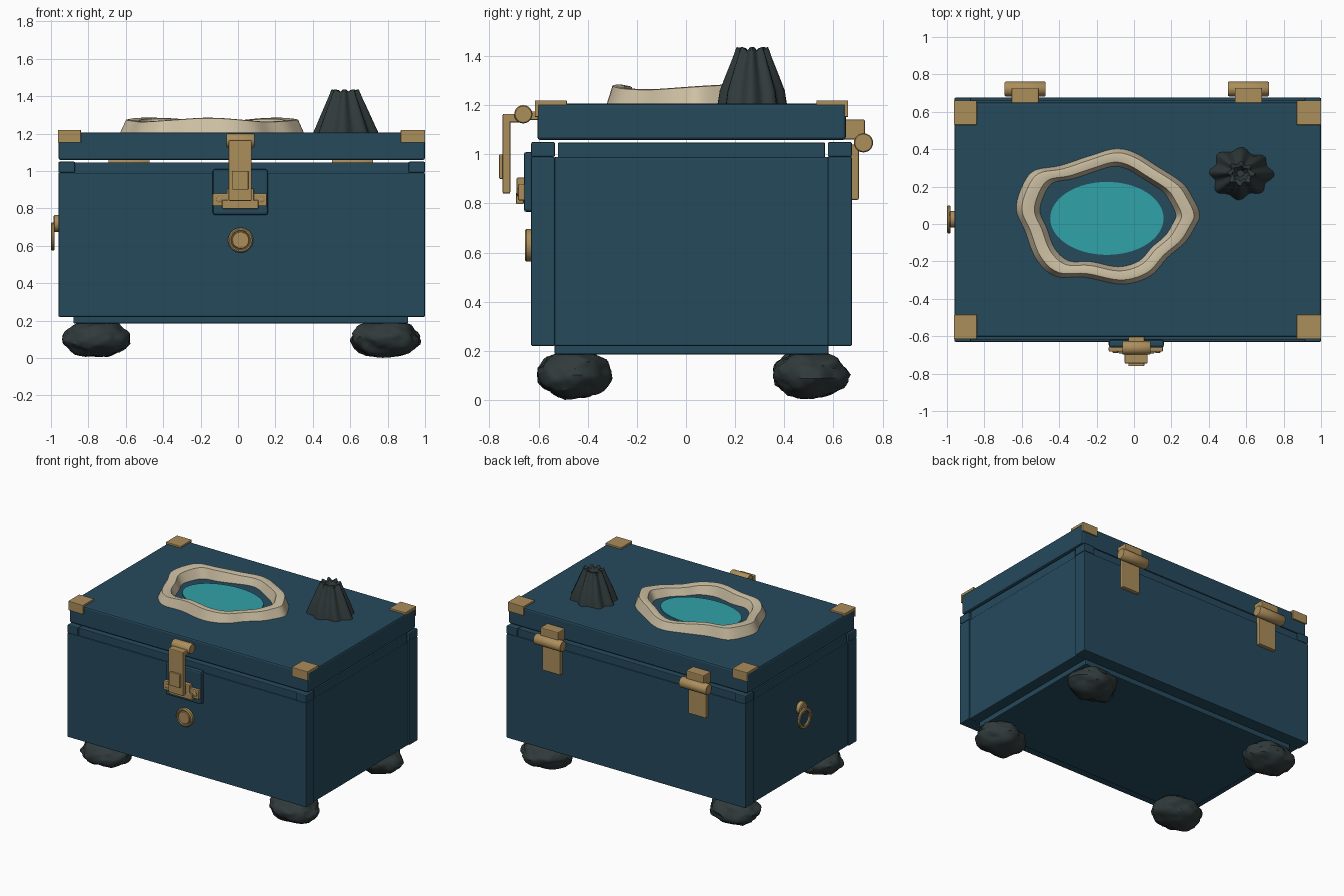
import bpy, bmesh, math, random
from mathutils import Vector, noise

if "Cube" in bpy.data.objects:
    bpy.data.objects.remove(bpy.data.objects["Cube"])


def material(name, rgb):
    m = bpy.data.materials.new(name)
    m.diffuse_color = (*rgb, 1)
    m.use_nodes = True
    m.node_tree.nodes["Principled BSDF"].inputs["Base Color"].default_value = m.diffuse_color
    return m


BLUE = material("deep blue", (0.019, 0.068, 0.108))
BRASS = material("brass", (0.41, 0.27, 0.105))
BONE = material("pale stone", (0.62, 0.53, 0.37))
TEAL = material("teal water", (0.03, 0.36, 0.39))
ROCK = material("dark rock", (0.03, 0.042, 0.043))


def finish(name, bm, mat, bevel=0.0, smooth=None):
    bmesh.ops.recalc_face_normals(bm, faces=bm.faces)
    me = bpy.data.meshes.new(name)
    bm.to_mesh(me)
    bm.free()
    ob = bpy.data.objects.new(name, me)
    bpy.context.collection.objects.link(ob)
    me.materials.append(mat)
    if bevel:
        b = ob.modifiers.new("bevel", 'BEVEL')
        b.width, b.segments = bevel, 2
    if smooth:
        bpy.ops.object.select_all(action='DESELECT')
        ob.select_set(True)
        bpy.context.view_layer.objects.active = ob
        bpy.ops.object.shade_smooth_by_angle(angle=math.radians(smooth))
    return ob


def box(name, x, y, z, mat=BLUE, bevel=0.006):
    bm = bmesh.new()
    bmesh.ops.create_cube(bm, size=1)
    for v in bm.verts:
        v.co = Vector([(r[0] + r[1]) / 2 + c * (r[1] - r[0]) for c, r in zip(v.co, (x, y, z))])
    return finish(name, bm, mat, bevel)


def loft(name, rings, mat, caps=True, closed=False, smooth=40, bevel=0):
    """Skin a list of point loops."""
    bm = bmesh.new()
    vs = [[bm.verts.new(p) for p in r] for r in rings]
    n = len(vs[0])
    for a, b in zip(vs, vs[1:] + (vs[:1] if closed else [])):
        if b is a:
            continue
        for i in range(n):
            j = (i + 1) % n
            bm.faces.new((a[i], a[j], b[j], b[i]))
    if caps and not closed:
        bm.faces.new(vs[0])
        bm.faces.new(vs[-1])
    return finish(name, bm, mat, bevel, smooth)


def lathe(name, axis, centre, profile, mat, n=32, closed=False):
    """Turn (radius, offset) pairs about the x or y axis."""
    rings = []
    for r, o in profile:
        ring = []
        for i in range(n):
            a = 2 * math.pi * i / n
            c, s = r * math.cos(a), r * math.sin(a)
            ring.append(Vector(centre) + Vector((o, c, s) if axis == 'x' else (c, o, s)))
        rings.append(ring)
    return loft(name, rings, mat, closed=closed)


L, R, F, B = -0.96, 1.0, -0.63, 0.675

# chest body
box("base_plate", (-0.88, 0.91), (-0.535, 0.58), (0.185, 0.235))
box("floor", (L + 0.02, R - 0.02), (F + 0.02, B - 0.02), (0.222, 0.26))
for nm, ys in (("front", (F, -0.533)), ("back", (0.577, B))):
    box(nm + "_wall", (L, R), ys, (0.22, 0.99))
    inset = (ys[0] + 0.012, ys[1] - 0.012)
    box(nm + "_rail", (-0.875, 0.915), inset, (0.985, 1.046), bevel=0.004)
    for side, xs in (("left", (L, -0.872)), ("right", (0.912, R))):
        box(f"{nm}_{side}_corner_block", xs, ys, (0.99, 1.05))
for side, xs in (("left", (L + 0.008, -0.87)), ("right", (0.91, R - 0.008))):
    box(side + "_wall", xs, (-0.535, 0.579), (0.22, 0.99))
    box(side + "_rail", xs, (-0.521, 0.565), (0.985, 1.048), bevel=0.004)

# lid and its corner guards
box("lid", (L, R), (-0.605, 0.65), (1.058, 1.207), bevel=0.012)
for side, xs in (("left", (L - 0.002, -0.84)), ("right", (0.87, R))):
    for nm, ys, flap in (("front", (-0.615, -0.485), (-0.615, -0.6)),
                         ("back", (0.53, 0.66), (0.645, 0.66))):
        box(f"{nm}_{side}_guard_top", xs, ys, (1.2, 1.22), BRASS, 0.003)
        box(f"{nm}_{side}_guard_flap", xs, flap, (1.152, 1.219), BRASS, 0.003)

# wavy stone rim of the pool
outline = [(.353, .05), (.315, .14), (.257, .222), (.128, .307), (.005, .382), (-.10, .404),
           (-.235, .366), (-.396, .313), (-.535, .286), (-.60, .20), (-.631, .078),
           (-.583, -.04), (-.524, -.19), (-.422, -.28), (-.262, -.286), (-.064, -.323),
           (.086, -.28), (.18, -.18), (.273, -.10), (.325, -.02)]
pts = [Vector(p) for p in outline]
curve = []
for i in range(len(pts)):
    a, b, c, d = (pts[(i + k) % len(pts)] for k in (-1, 0, 1, 2))
    for s in range(5):
        t = s / 5
        curve.append(0.5 * (2 * b + (c - a) * t + (2 * a - 5 * b + 4 * c - d) * t * t
                            + (3 * b - a - 3 * c + d) * t ** 3))
centre = Vector((-0.14, 0.037))
rings = []
for scale, z, wave in ((1, 1.203, 0), (.935, 1.272, 1), (.9, 1.275, 1), (.8, 1.268, 1), (.735, 1.203, 0)):
    ring = []
    for p in curve:
        q = centre + (p - centre) * scale
        a = math.atan2(p.y - centre.y, p.x - centre.x)
        ring.append((q.x, q.y, z + wave * 0.01 * math.sin(3 * a + 0.2)))
    rings.append(ring)
loft("pool_rim", rings, BONE, closed=True, smooth=35)

# pool water
loft("pool_water", [[(-0.145 + 0.303 * math.cos(a), 0.03 + 0.195 * math.sin(a), z)
                     for a in (2 * math.pi * i / 64 for i in range(64))]
                    for z in (1.206, 1.214)], TEAL)

# fluted vent cone with a sunken crater
rings = []
for r, z, flute in ((.163, 1.2, .09), (.137, 1.26, .1), (.108, 1.33, .11), (.08, 1.395, .13),
                    (.064, 1.43, .15), (.042, 1.425, .12), (.02, 1.38, .1)):
    ring = []
    for i in range(64):
        a = 2 * math.pi * i / 64
        w = math.cos(8 * a + 0.4)
        rr = r * (1 + flute * w + 0.04 * math.cos(3 * a))
        zz = z + (0.007 * w if z > 1.42 else 0)
        ring.append((0.57 + rr * math.cos(a), 0.27 + 0.8 * rr * math.sin(a)
                     if z < 1.25 else 0.27 + 0.88 * rr * math.sin(a), zz))
    rings.append(ring)
loft("vent_cone", rings, ROCK, smooth=40)

# lumpy rock feet
for k, (x, y) in enumerate(((-.757, -.455), (.788, -.455), (-.757, .505), (.788, .505))):
    bm = bmesh.new()
    bmesh.ops.create_icosphere(bm, subdivisions=4, radius=1)
    for v in bm.verts:
        d = v.co.normalized()
        seed = Vector((k * 7.3, 1.7, 3.1))
        f = 1 + 0.14 * noise.noise(d * 1.7 + seed) + 0.07 * noise.noise(d * 4.5 + seed)
        v.co = Vector((x + .178 * f * d.x, y + .15 * f * d.y, .103 + .097 * f * d.z))
        v.co.z = max(v.co.z, 0)
    finish(f"rock_foot_{k + 1}", bm, ROCK, smooth=40)

# front latch
box("latch_backplate", (-0.135, 0.16), (-0.66, -0.62), (0.765, 1.01), BLUE, 0.012)
box("latch_strap", (-0.05, 0.073), (-0.746, -0.715), (0.84, 1.165), BRASS)
box("latch_arm", (-0.05, 0.073), (-0.735, -0.65), (1.13, 1.165), BRASS)
box("latch_tab", (-0.03, 0.055), (-0.65, -0.6), (1.14, 1.175), BRASS, 0.003)
box("latch_button", (-0.03, 0.055), (-0.76, -0.74), (0.9, 1.0), BRASS, 0.004)
lathe("latch_barrel", 'x', (0.013, -0.662, 1.163), ((.033, -.075), (.037, -.07), (.037, .07), (.033, .075)), BRASS)
box("latch_keeper", (-0.135, 0.155), (-0.683, -0.655), (0.812, 0.88), BRASS)
box("latch_hook", (-0.085, 0.11), (-0.692, -0.66), (0.797, 0.845), BRASS)
box("latch_keeper_post", (-0.06, 0.085), (-0.69, -0.65), (0.83, 0.905), BRASS)
for side, x in (("left", -0.1), ("right", 0.127)):
    lathe(side + "_latch_screw", 'y', (x, -0.683, 0.846), ((.015, .005), (.015, -.004), (.011, -.007)), BRASS, 16)

# round lock
lathe("lock_disc", 'y', (0.014, F, 0.63),
      ((.067, .01), (.067, -.018), (.06, -.026), (.053, -.026), (.05, -.018),
       (.046, -.018), (.043, -.026)), BRASS, 40)

# rear hinges
for side, x in (("left", -0.582), ("right", 0.612)):
    box(side + "_hinge_block", (x - .073, x + .073), (0.645, 0.728), (1.06, 1.142), BRASS)
    box(side + "_hinge_leaf", (x - .073, x + .073), (0.67, 0.703), (0.815, 1.04), BRASS)
    lathe(side + "_hinge_barrel", 'x', (x, 0.722, 1.047),
          ((.035, -.11), (.039, -.105), (.039, .105), (.035, .11)), BRASS)

# ring pull on the left side
lathe("ring_pull", 'x', (-0.99, 0.025, 0.65),
      ((.075, -.005), (.075, .005), (.07, .01), (.056, .01), (.051, .005),
       (.051, -.005), (.056, -.01), (.07, -.01)), BRASS, 40, closed=True)
lathe("ring_mount", 'x', (-0.96, 0.025, 0.72), ((.045, .015), (.045, -.02), (.038, -.026)), BRASS)
